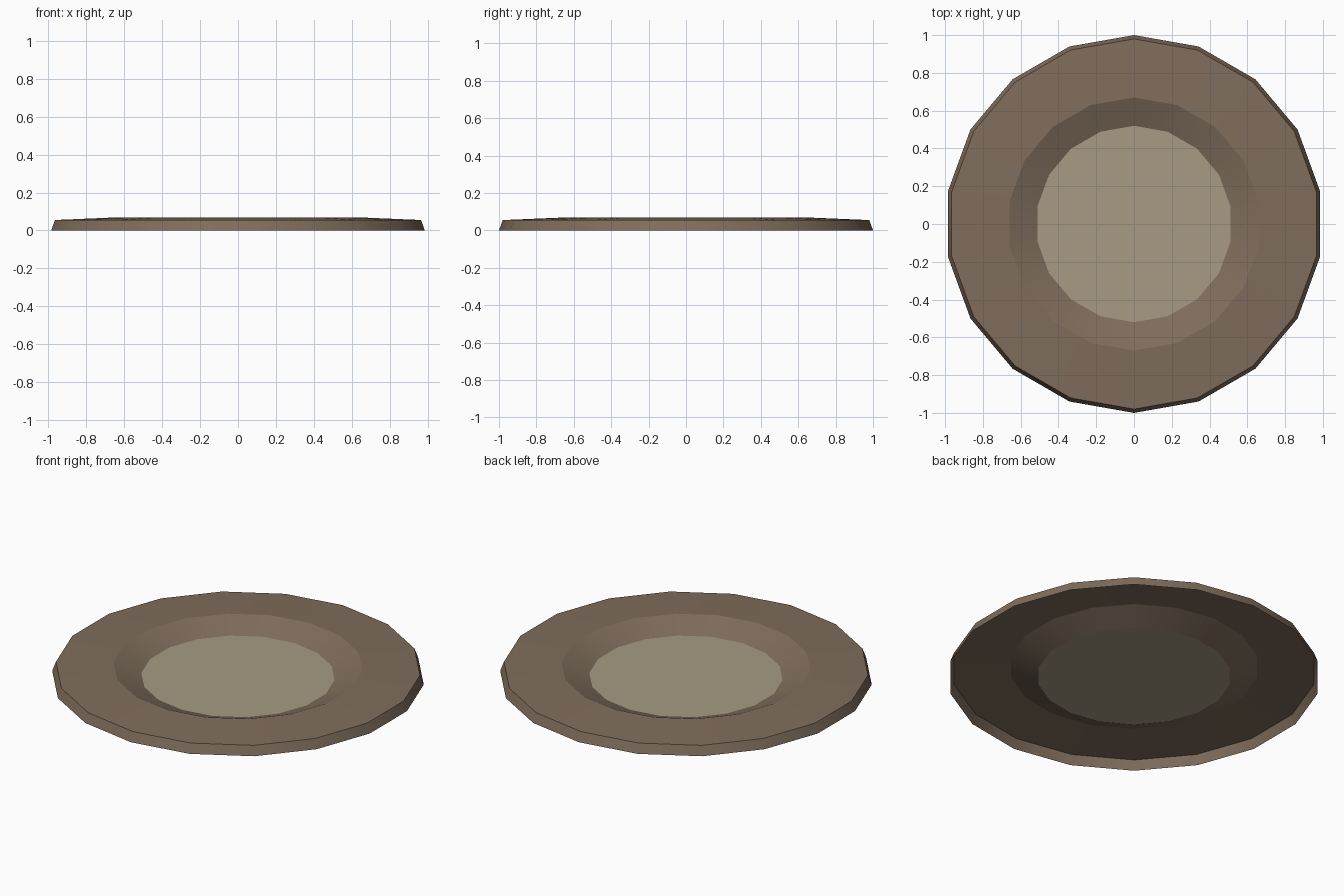
import bpy, bmesh, math

if "Cube" in bpy.data.objects:
    bpy.data.objects.remove(bpy.data.objects["Cube"])

SIDES = 18


def material(name, color):
    m = bpy.data.materials.new(name)
    m.diffuse_color = (*color, 1.0)
    m.use_nodes = True
    m.node_tree.nodes["Principled BSDF"].inputs["Base Color"].default_value = m.diffuse_color
    return m


def ring(bm, radius, z):
    # Loop of vertices with a corner pointing straight to the back (+y)
    verts = []
    for i in range(SIDES):
        a = math.pi / 2 + i * 2 * math.pi / SIDES
        verts.append(bm.verts.new((radius * math.cos(a), radius * math.sin(a), z)))
    return verts


def finish(bm, name, mat):
    mesh = bpy.data.meshes.new(name)
    bm.to_mesh(mesh)
    bm.free()
    mesh.materials.append(mat)
    obj = bpy.data.objects.new(name, mesh)
    bpy.context.collection.objects.link(obj)
    return obj


brown = material("warm brown", (0.212, 0.153, 0.107))
beige = material("pale beige", (0.385, 0.325, 0.228))

# Rim: open shell with outer wall, gently sloped top and inward-sinking cone
profile = [(1.0, 0.0), (0.98, 0.055), (0.67, 0.068), (0.52, 0.008)]
bm = bmesh.new()
loops = [ring(bm, r, z) for r, z in profile]
for low, high in zip(loops, loops[1:]):
    for i in range(SIDES):
        j = (i + 1) % SIDES
        bm.faces.new((low[i], low[j], high[j], high[i]))
rim = finish(bm, "rim", brown)

# Smooth each band around, keep the corners between bands crisp
bpy.ops.object.select_all(action='DESELECT')
rim.select_set(True)
bpy.context.view_layer.objects.active = rim
bpy.ops.object.shade_smooth_by_angle(angle=math.radians(22))

# Centre disc at the bottom of the cone
bm = bmesh.new()
bm.faces.new(ring(bm, *profile[-1]))
finish(bm, "centre_disc", beige)
